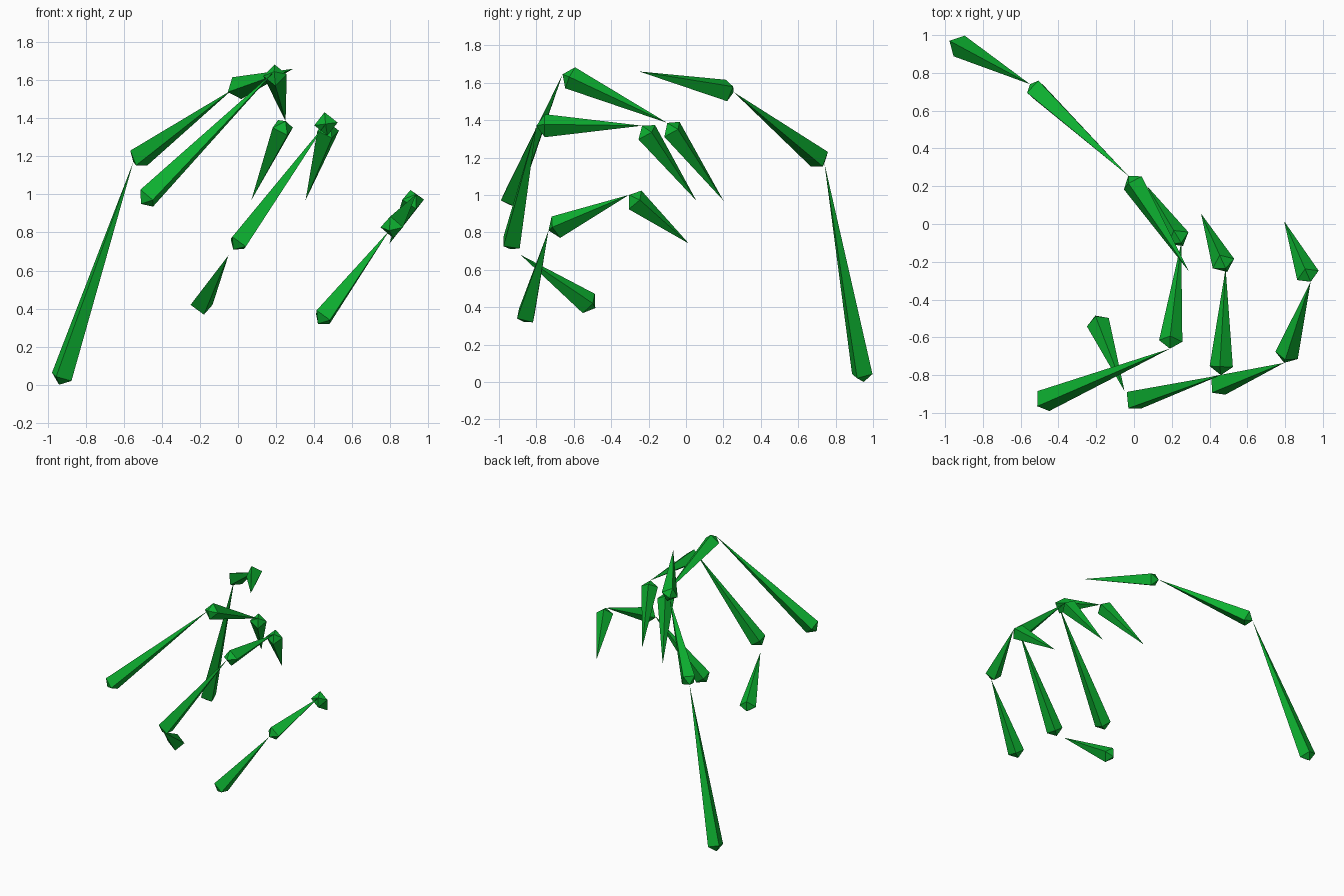
import bpy
import bmesh
from math import cos, sin, radians
from mathutils import Vector

cube = bpy.data.objects.get("Cube")
if cube:
    bpy.data.objects.remove(cube, do_unlink=True)

RADIUS = 0.062   # half diagonal of the square collar
COLLAR = 0.045   # distance from the blunt point to the collar

green = bpy.data.materials.new("leaf green")
colour = (0.004, 0.44, 0.03, 1)
green.use_nodes = True
green.diffuse_color = colour
green.node_tree.nodes["Principled BSDF"].inputs["Base Color"].default_value = colour


def bone(name, head, tail, roll=0):
    """Stretched octahedron: blunt point at head, long point at tail."""
    head, tail = Vector(head), Vector(tail)
    axis = (tail - head).normalized()
    side = Vector((0, 0, 1)).cross(axis).normalized()
    up = axis.cross(side)
    bm = bmesh.new()
    blunt, tip = bm.verts.new(head), bm.verts.new(tail)
    ring = []
    for i in range(4):
        t = radians(roll + 90 * i)
        ring.append(bm.verts.new(head + axis * COLLAR + RADIUS * (side * cos(t) + up * sin(t))))
    for i in range(4):
        a, b = ring[i], ring[(i + 1) % 4]
        bm.faces.new((a, b, tip))
        bm.faces.new((b, a, blunt))
    bmesh.ops.recalc_face_normals(bm, faces=bm.faces)
    mesh = bpy.data.meshes.new(name)
    bm.to_mesh(mesh)
    bm.free()
    mesh.materials.append(green)
    obj = bpy.data.objects.new(name, mesh)
    bpy.context.collection.objects.link(obj)


def chain(name, joints, rolls):
    """Three bones joined end to end."""
    parts = ("base", "middle", "tip")
    for part, a, b, roll in zip(parts, joints, joints[1:], rolls):
        bone(f"{name}_{part}", a, b, roll)


# Thumb
chain("thumb", [(-0.94, 0.95, 0.0), (-0.55, 0.74, 1.17),
                (-0.03, 0.255, 1.55), (0.29, -0.25, 1.66)], (0, 45, 20))

# Fingers
chain("first_finger", [(-0.51, -0.95, 0.95), (0.19, -0.66, 1.645),
                       (0.25, -0.10, 1.385), (0.07, 0.20, 0.97)], (12, -5, 0))
chain("second_finger", [(-0.025, -0.94, 0.71), (0.46, -0.80, 1.37),
                        (0.485, -0.235, 1.37), (0.355, 0.055, 0.97)], (32, -7, 0))
chain("third_finger", [(0.42, -0.865, 0.32), (0.795, -0.735, 0.81),
                       (0.935, -0.305, 1.0), (0.795, 0.015, 0.74)], (23, 0, 0))

# Loose wrist bone
bone("wrist", (-0.205, -0.485, 0.395), (-0.05, -0.885, 0.68))
